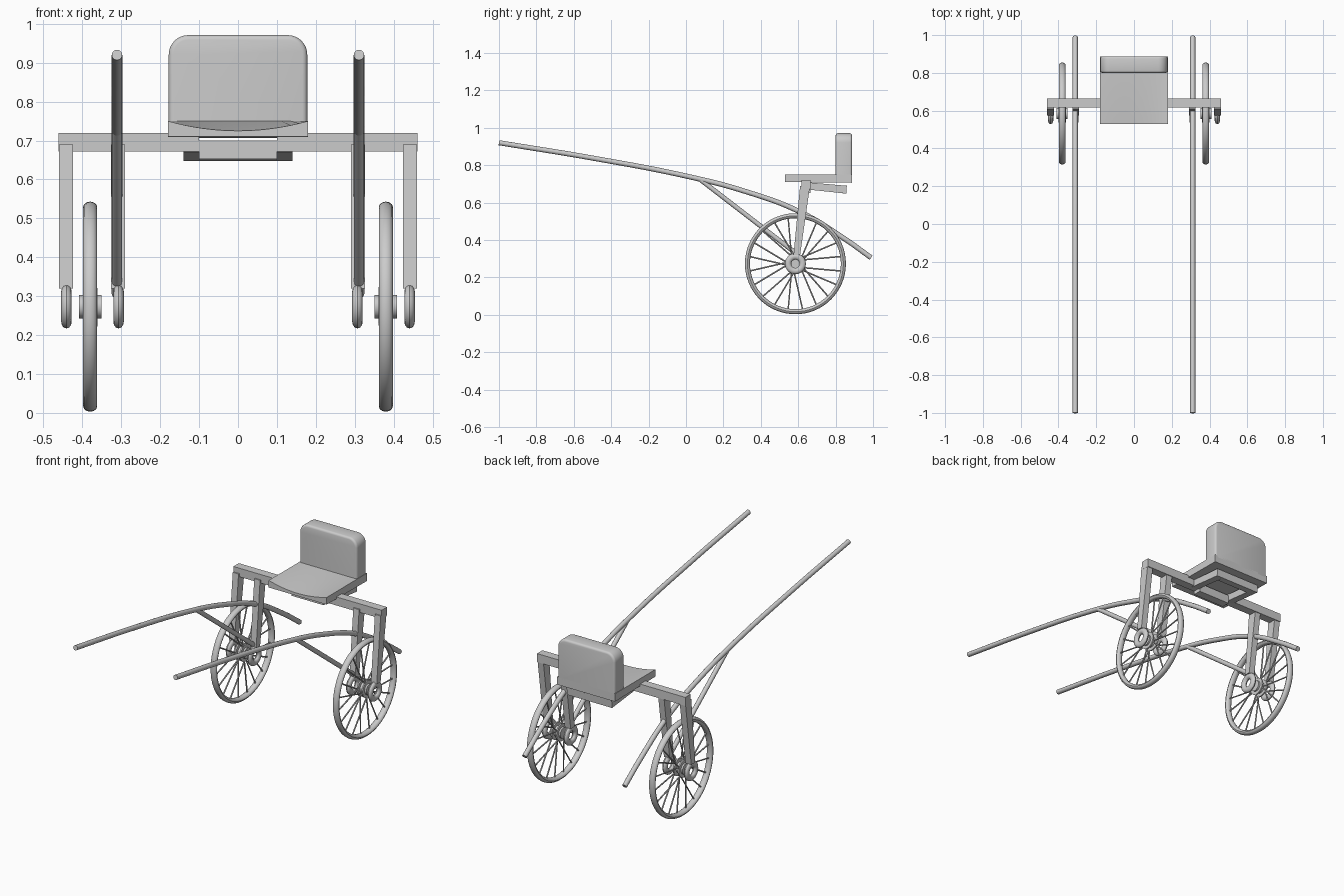
import bpy, bmesh
from math import sin, cos, pi
from mathutils import Vector

if "Cube" in bpy.data.objects:
    bpy.data.objects.remove(bpy.data.objects["Cube"])

WY, WZ, R = 0.585, 0.273, 0.27      # wheel centre and radius


def finish(name, bm, angle=0.6):
    bmesh.ops.recalc_face_normals(bm, faces=bm.faces)
    me = bpy.data.meshes.new(name)
    bm.to_mesh(me)
    bm.free()
    ob = bpy.data.objects.new(name, me)
    bpy.context.collection.objects.link(ob)
    bpy.ops.object.select_all(action='DESELECT')
    ob.select_set(True)
    bpy.context.view_layer.objects.active = ob
    bpy.ops.object.shade_smooth_by_angle(angle=angle)
    return ob


def prism(bm, profile, x0, x1):
    """Extrude a y-z profile from x0 to x1."""
    a = [bm.verts.new((x0, y, z)) for y, z in profile]
    b = [bm.verts.new((x1, y, z)) for y, z in profile]
    n = len(a)
    bm.faces.new(a)
    bm.faces.new(b[::-1])
    for i in range(n):
        bm.faces.new((a[i], b[i], b[(i + 1) % n], a[(i + 1) % n]))


def lathe(bm, profile, cx, seg=40, closed=True):
    """Spin (x offset, radius) points round the wheel axis."""
    rings = [[bm.verts.new((cx + x, WY + r * cos(2 * pi * i / seg), WZ + r * sin(2 * pi * i / seg)))
              for i in range(seg)] for x, r in profile]
    m = len(rings)
    for k in range(m if closed else m - 1):
        p, q = rings[k], rings[(k + 1) % m]
        for i in range(seg):
            j = (i + 1) % seg
            bm.faces.new((p[i], p[j], q[j], q[i]))
    if not closed:
        bm.faces.new(rings[0])
        bm.faces.new(rings[-1])


def ring_profile(major, rx, rr, n=12):
    return [(rx * cos(2 * pi * i / n), major + rr * sin(2 * pi * i / n)) for i in range(n)]


def rod(bm, a, b, r, seg=6):
    a, b = Vector(a), Vector(b)
    d = b - a
    mat = d.to_track_quat('Z', 'Y').to_matrix().to_4x4()
    mat.translation = (a + b) / 2
    bmesh.ops.create_cone(bm, cap_ends=True, segments=seg, radius1=r, radius2=r,
                          depth=d.length, matrix=mat)


def tube(name, pts, r):
    cu = bpy.data.curves.new(name, 'CURVE')
    cu.dimensions = '3D'
    cu.bevel_depth, cu.bevel_resolution = r, 4
    cu.use_fill_caps = True
    sp = cu.splines.new('BEZIER')
    sp.bezier_points.add(len(pts) - 1)
    for bp, p in zip(sp.bezier_points, pts):
        bp.co = p
        bp.handle_left_type = bp.handle_right_type = 'AUTO'
    ob = bpy.data.objects.new(name, cu)
    bpy.context.collection.objects.link(ob)


for s, side in ((-1, "left"), (1, "right")):
    wx = s * 0.38
    # tyre
    bm = bmesh.new()
    lathe(bm, ring_profile(R - 0.0135, 0.018, 0.0135), wx, 64)
    finish(side + "_tyre", bm)
    # spool-shaped hub
    bm = bmesh.new()
    half = [(0.029, 0.03), (0.019, 0.03), (0.019, 0.048), (0.011, 0.048), (0.011, 0.03)]
    lathe(bm, [(-x, r) for x, r in half] + half[::-1], wx, 32, False)
    finish(side + "_hub", bm)
    # spokes alternate between the two hub flanges
    bm = bmesh.new()
    for i in range(20):
        f = 1 if i % 2 else -1
        a = 2 * pi * (i + 0.5) / 20
        b = a + (0.35 if i % 4 < 2 else -0.35)
        rod(bm, (wx + f * 0.015, WY + 0.042 * cos(b), WZ + 0.042 * sin(b)),
            (wx, WY + 0.25 * cos(a), WZ + 0.25 * sin(a)), 0.004)
    finish(side + "_spokes", bm)
    # fork legs with ring ends either side of the wheel
    for part, x in (("outer", 0.442), ("inner", 0.308)):
        bm = bmesh.new()
        prism(bm, [(0.575, 0.32), (0.61, 0.32), (0.663, 0.69), (0.61, 0.69)],
              s * x - 0.018, s * x + 0.018)
        finish(f"{side}_{part}_fork_leg", bm)
        bm = bmesh.new()
        lathe(bm, ring_profile(0.039, 0.0135, 0.017), s * (x - 0.001), 32)
        finish(f"{side}_{part}_axle_ring", bm)
    # curved shaft and diagonal brace
    sx = s * 0.311
    tube(side + "_shaft", [(sx, y, z) for y, z in
         ((-1, 0.92), (-0.5, 0.838), (0, 0.742), (0.3, 0.665), (0.61, 0.55),
          (0.85, 0.405), (0.99, 0.305))], 0.0135)
    bm = bmesh.new()
    rod(bm, (sx, 0.07, 0.728), (sx, 0.58, 0.335), 0.0125, 12)
    finish(side + "_brace", bm)

# crossbar, dropped in the middle under the seat
bm = bmesh.new()
for x0, x1, dz in ((-0.461, -0.1, 0), (-0.1, 0.1, -0.02), (0.1, 0.461, 0)):
    prism(bm, [(0.617, 0.672 + dz), (0.665, 0.672 + dz), (0.665, 0.72 + dz), (0.617, 0.72 + dz)], x0, x1)
finish("crossbar", bm)

# U-shaped seat bracket
bm = bmesh.new()
for s in (-1, 1):
    prism(bm, [(0.65, 0.67), (0.857, 0.648), (0.86, 0.69), (0.65, 0.708)],
          s * 0.12 - 0.02, s * 0.12 + 0.02)
prism(bm, [(0.815, 0.652), (0.857, 0.648), (0.86, 0.69), (0.815, 0.694)], -0.1, 0.1)
finish("seat_bracket", bm)

# seat pan, gently dished towards the front
bm = bmesh.new()
N = 16
rows = []
for i in range(N + 1):
    u = -1 + 2 * i / N
    d = 0.025 * (1 - u * u)
    rows.append([bm.verts.new((0.18 * u, y, z)) for y, z in
                 ((0.53, 0.71), (0.888, 0.706), (0.888, 0.75), (0.80, 0.75), (0.53, 0.75 - d))])
bm.faces.new(rows[0])
bm.faces.new(rows[-1])
for p, q in zip(rows, rows[1:]):
    for k in range(5):
        j = (k + 1) % 5
        bm.faces.new((p[k], q[k], q[j], p[j]))
finish("seat", bm)

# backrest with rounded top corners and softened edge
bm = bmesh.new()
hw, top, cr = 0.178, 0.971, 0.05
out = [(-hw, 0.74)]
for cx, a0 in ((-hw + cr, pi), (hw - cr, pi / 2)):
    out += [(cx + cr * cos(a0 - pi / 2 * i / 8), top - cr + cr * sin(a0 - pi / 2 * i / 8))
            for i in range(9)]
out.append((hw, 0.74))
f = bm.faces.new([bm.verts.new((x, 0.80, z)) for x, z in out])
ext = bmesh.ops.extrude_face_region(bm, geom=[f])
bmesh.ops.translate(bm, vec=(0, 0.088, 0),
                    verts=[v for v in ext["geom"] if isinstance(v, bmesh.types.BMVert)])
bmesh.ops.recalc_face_normals(bm, faces=bm.faces)
rim = [e for e in bm.edges if abs(e.verts[0].co.y - e.verts[1].co.y) < 1e-4
       and max(v.co.z for v in e.verts) > 0.75]
bmesh.ops.bevel(bm, geom=rim, offset=0.012, segments=3, profile=0.5, affect='EDGES')
finish("backrest", bm)
